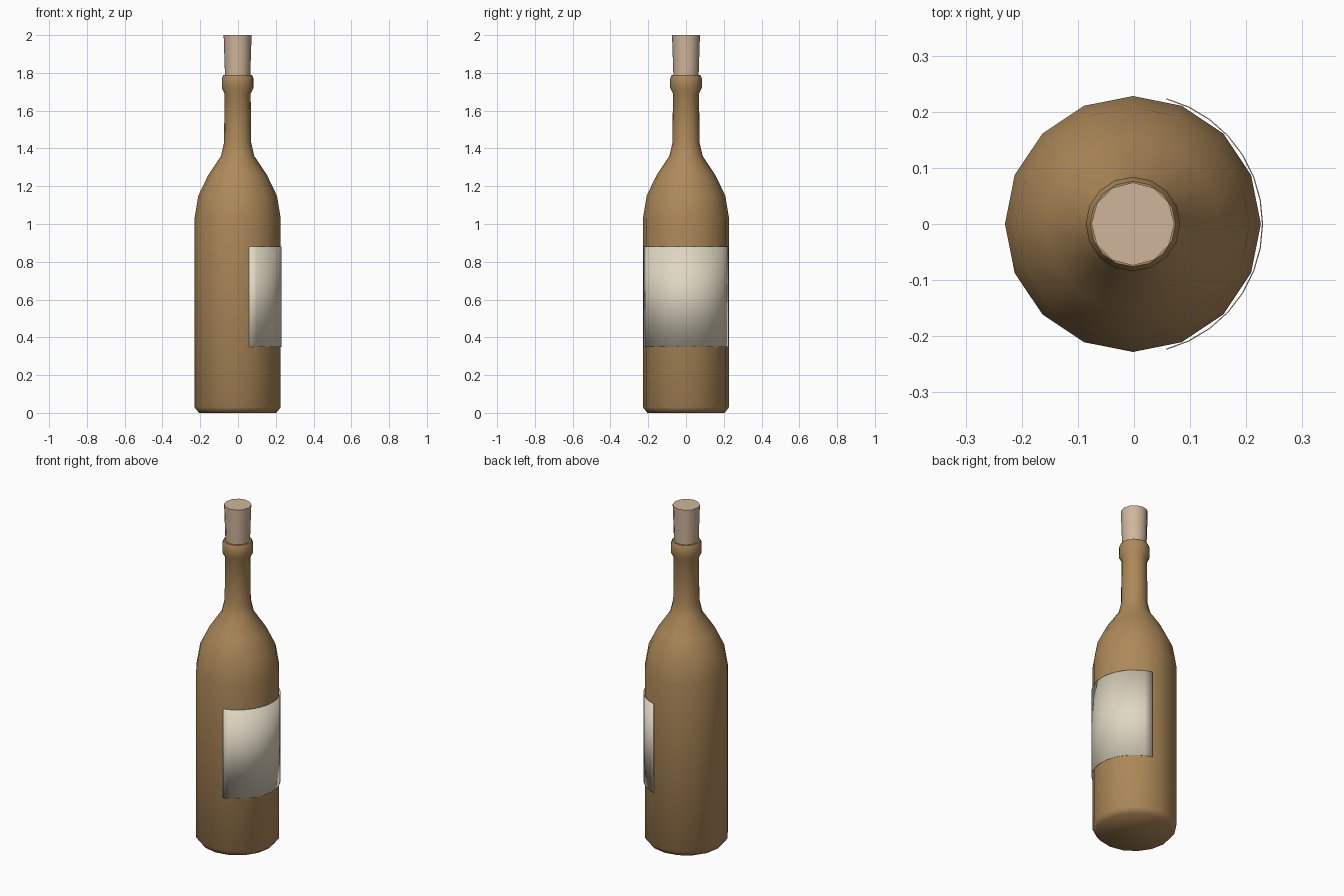
import bpy, bmesh, math

cube = bpy.data.objects.get("Cube")
if cube:
    bpy.data.objects.remove(cube, do_unlink=True)

CENTRE_X = -0.002


def material(name, colour):
    mat = bpy.data.materials.new(name)
    mat.use_nodes = True
    rgba = (*colour, 1)
    mat.diffuse_color = rgba
    bsdf = next(n for n in mat.node_tree.nodes if n.type == "BSDF_PRINCIPLED")
    bsdf.inputs["Base Color"].default_value = rgba
    bsdf.inputs["Roughness"].default_value = 0.6
    return mat


def finish(name, bm, mat, angle):
    bmesh.ops.recalc_face_normals(bm, faces=bm.faces[:])
    mesh = bpy.data.meshes.new(name)
    bm.to_mesh(mesh)
    bm.free()
    obj = bpy.data.objects.new(name, mesh)
    bpy.context.collection.objects.link(obj)
    obj.location.x = CENTRE_X
    mesh.materials.append(mat)
    bpy.ops.object.select_all(action="DESELECT")
    obj.select_set(True)
    bpy.context.view_layer.objects.active = obj
    bpy.ops.object.shade_smooth_by_angle(angle=math.radians(angle))
    return obj


def lathe(name, profile, sides, mat, angle):
    """Turn a (radius, height) profile about z and cap both ends."""
    bm = bmesh.new()
    rings = []
    for r, z in profile:
        turns = [math.tau * i / sides for i in range(sides)]
        rings.append([bm.verts.new((r * math.cos(t), r * math.sin(t), z)) for t in turns])
    for low, high in zip(rings, rings[1:]):
        for i in range(sides):
            j = (i + 1) % sides
            bm.faces.new((low[i], low[j], high[j], high[i]))
    bm.faces.new(rings[0][::-1])
    bm.faces.new(rings[-1])
    return finish(name, bm, mat, angle)


def curved_label(name, radius, half_angle, bottom, top, steps, mat):
    """Thin sheet wrapped round the +x side."""
    bm = bmesh.new()
    columns = []
    for i in range(steps + 1):
        t = math.radians(half_angle) * (2 * i / steps - 1)
        x, y = radius * math.cos(t), radius * math.sin(t)
        columns.append([bm.verts.new((x, y, z)) for z in (bottom, top)])
    for a, b in zip(columns, columns[1:]):
        bm.faces.new((a[0], b[0], b[1], a[1]))
    obj = finish(name, bm, mat, 40)
    solid = obj.modifiers.new("paper_thickness", "SOLIDIFY")
    solid.thickness = 0.002
    solid.offset = -1
    return obj


glass = material("amber_brown_glass", (0.42, 0.25, 0.1))
paper = material("cream_paper", (0.74, 0.68, 0.54))
cork_mat = material("pale_cork", (0.62, 0.47, 0.33))

# Bottle: base, body, shoulder, neck and rounded lip
lathe("bottle", [
    (0.205, 0), (0.228, 0.03), (0.228, 1.03), (0.208, 1.15), (0.155, 1.26),
    (0.088, 1.36), (0.072, 1.43), (0.069, 1.69), (0.084, 1.72),
    (0.084, 1.77), (0.076, 1.79), (0.064, 1.79), (0.064, 1.6),
], 16, glass, 55)

# Tapered cork standing out of the neck
lathe("cork", [(0.063, 1.62), (0.067, 1.79), (0.074, 2.0)], 12, cork_mat, 40)

# Paper label on the side of the body
curved_label("label", 0.232, 75, 0.35, 0.88, 14, paper)
